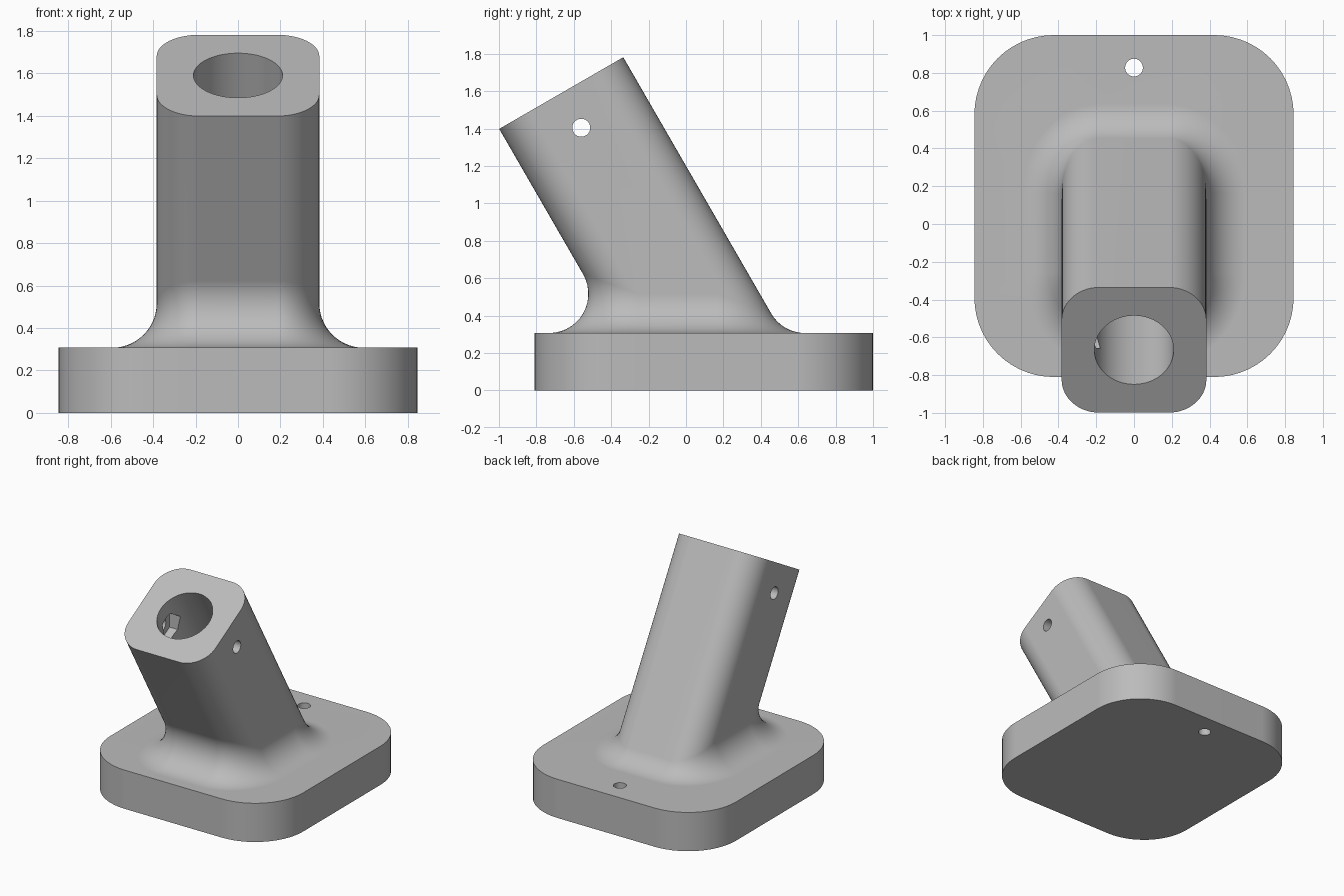
import bpy, bmesh
from math import radians, cos, sin, pi
from mathutils import Vector, Matrix

if "Cube" in bpy.data.objects:
    bpy.data.objects.remove(bpy.data.objects["Cube"])

BASE_Z = 0.307
FILLET = 0.21
TILT = radians(30)
AXIS = Vector((0, -sin(TILT), cos(TILT)))      # along the leaning post
SIDE = Vector((1, 0, 0))
DEPTH = Vector((0, cos(TILT), sin(TILT)))      # across the post, towards the back
TOP = Vector((0, -0.667, 1.59))
UP = Vector((0, 0, 1))

grey = bpy.data.materials.new("plain grey")
grey.use_nodes = True
grey.diffuse_color = (0.5, 0.5, 0.5, 1)
grey.node_tree.nodes["Principled BSDF"].inputs["Base Color"].default_value = (0.5, 0.5, 0.5, 1)


def rounded_rect(hx, hy, r, steps=14):
    """Points and outward normals of a rounded rectangle."""
    out = []
    for q, (sx, sy) in enumerate(((1, 1), (-1, 1), (-1, -1), (1, -1))):
        for i in range(steps + 1):
            a = (q + i / steps) * pi / 2
            n = Vector((cos(a), sin(a)))
            out.append((Vector((sx * (hx - r), sy * (hy - r))) + n * r, n))
    return out


# Rings from the underside of the base up to the mouth of the post
base = [p for p, n in rounded_rect(0.845, 0.905, 0.42)]
rings = [[Vector((p.x, p.y + 0.095, z)) for p in base] for z in (0, BASE_Z)]

post = [(TOP + SIDE * p.x + DEPTH * p.y, SIDE * n.x + DEPTH * n.y)
        for p, n in rounded_rect(0.383, 0.383, 0.2)]
ARC = 14
arcs = [[] for _ in range(ARC + 1)]
for p, n in post:
    # Centre of the ball that touches both the post and the base top
    c = p + n * FILLET
    c += AXIS * ((BASE_Z + FILLET - c.z) / AXIS.z)
    for k in range(ARC + 1):
        arcs[k].append(c - UP.slerp(n, k / ARC) * FILLET)
rings += arcs + [[p for p, n in post]]

bm = bmesh.new()
loops = [[bm.verts.new(co) for co in ring] for ring in rings]
for low, high in zip(loops, loops[1:]):
    for i in range(len(low)):
        j = (i + 1) % len(low)
        bm.faces.new((low[i], low[j], high[j], high[i]))
bm.faces.new(list(reversed(loops[0])))
bm.faces.new(loops[-1])
bmesh.ops.recalc_face_normals(bm, faces=bm.faces[:])
mesh = bpy.data.meshes.new("angled_post_mount")
bm.to_mesh(mesh)
bm.free()
mount = bpy.data.objects.new("angled_post_mount", mesh)
bpy.context.collection.objects.link(mount)
mesh.materials.append(grey)


def cut(name, centre, axis, radius, length, sides, spin=0):
    """Subtract a prism centred on a point, lying along an axis."""
    z = axis.normalized()
    x = DEPTH if abs(z.x) > 0.5 else SIDE
    frame = Matrix((x, z.cross(x), z)).transposed().to_4x4()
    bpy.ops.mesh.primitive_cylinder_add(vertices=sides, radius=radius, depth=length)
    tool = bpy.context.object
    tool.name = name
    tool.data.transform(Matrix.Translation(centre) @ frame @ Matrix.Rotation(spin, 4, "Z"))
    tool.data.materials.append(grey)
    mod = mount.modifiers.new(name, "BOOLEAN")
    mod.operation = "DIFFERENCE"
    mod.solver = "EXACT"
    mod.object = tool
    bpy.context.view_layer.objects.active = mount
    bpy.ops.object.modifier_apply(modifier=name)
    bpy.data.objects.remove(tool)


# Bore, cross pin hole, nut pocket in the bore wall, and base screw hole
pin = TOP - AXIS * 0.214
cut("bore", TOP - AXIS * 0.5, AXIS, 0.21, 1.4, 64)
cut("pin_hole", pin, SIDE, 0.048, 2, 32)
cut("nut_pocket", pin - SIDE * 0.21, SIDE, 0.11, 0.13, 6, pi / 6)
cut("base_hole", Vector((0, 0.828, 0.15)), UP, 0.047, 1, 32)

# Smooth walls with crisp rims
bpy.ops.object.select_all(action="DESELECT")
mount.select_set(True)
bpy.context.view_layer.objects.active = mount
bpy.ops.object.shade_smooth_by_angle(angle=radians(30))
weighted = mount.modifiers.new("even_shading", "WEIGHTED_NORMAL")
weighted.keep_sharp = True
